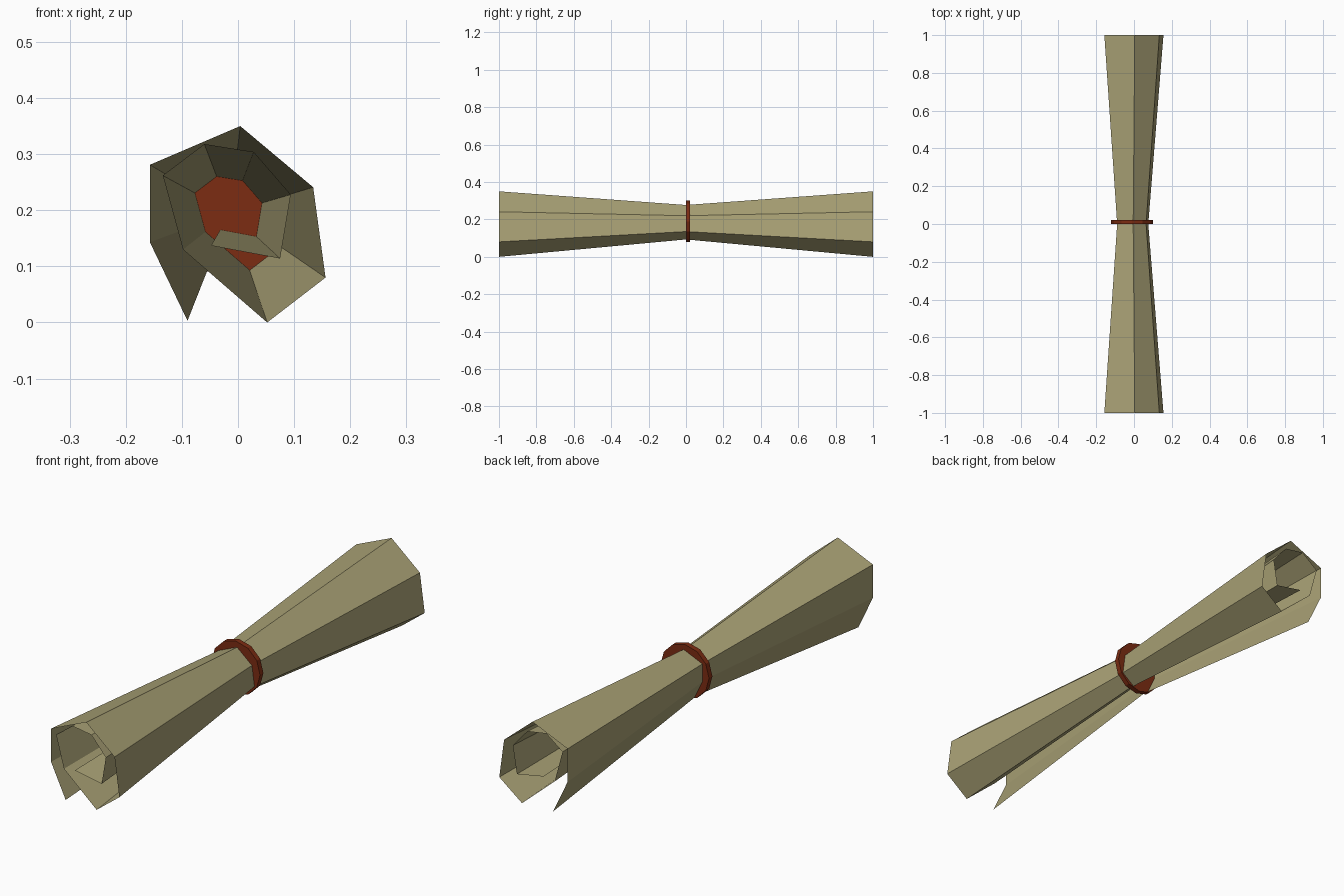
import bpy, bmesh, math

if "Cube" in bpy.data.objects:
    bpy.data.objects.remove(bpy.data.objects["Cube"])


def material(name, color):
    m = bpy.data.materials.new(name)
    m.diffuse_color = color
    m.use_nodes = True
    m.node_tree.nodes["Principled BSDF"].inputs["Base Color"].default_value = m.diffuse_color
    return m


# Spiral cross-section (x, z) at the scroll ends, from loose outer edge to inner edge
spiral = [(-0.09, 0.003), (-0.157, 0.143), (-0.157, 0.281), (0.004, 0.35),
          (0.134, 0.241), (0.156, 0.08), (0.052, 0.0), (-0.098, 0.13),
          (-0.134, 0.262), (-0.06, 0.318), (0.028, 0.304), (0.094, 0.228),
          (0.075, 0.114), (-0.048, 0.137)]
PINCH = 0.526  # waist size relative to the ends


def waist(p):
    return (p[0] * PINCH - 0.0065, p[1] * PINCH + 0.093)


# Rolled sheet: end, pinched waist, end
bm = bmesh.new()
rows = []
for y, pts in ((-1, spiral), (0, [waist(p) for p in spiral]), (1, spiral)):
    rows.append([bm.verts.new((x, y, z)) for x, z in pts])
for a, b in zip(rows, rows[1:]):
    for i in range(len(spiral) - 1):
        bm.faces.new((a[i], a[i + 1], b[i + 1], b[i]))
mesh = bpy.data.meshes.new("rolled_sheet")
bm.to_mesh(mesh)
bm.free()
sheet = bpy.data.objects.new("rolled_sheet", mesh)
bpy.context.collection.objects.link(sheet)
mesh.materials.append(material("paper", (0.40, 0.36, 0.18, 1)))

# Seal disc around the waist
bpy.ops.mesh.primitive_cylinder_add(vertices=12, radius=0.111, depth=0.022,
                                    location=(-0.01, 0.011, 0.19),
                                    rotation=(math.pi / 2, 0, 0))
band = bpy.context.object
band.name = "waist_band"
band.data.materials.append(material("red_band", (0.2, 0.025, 0.006, 1)))
